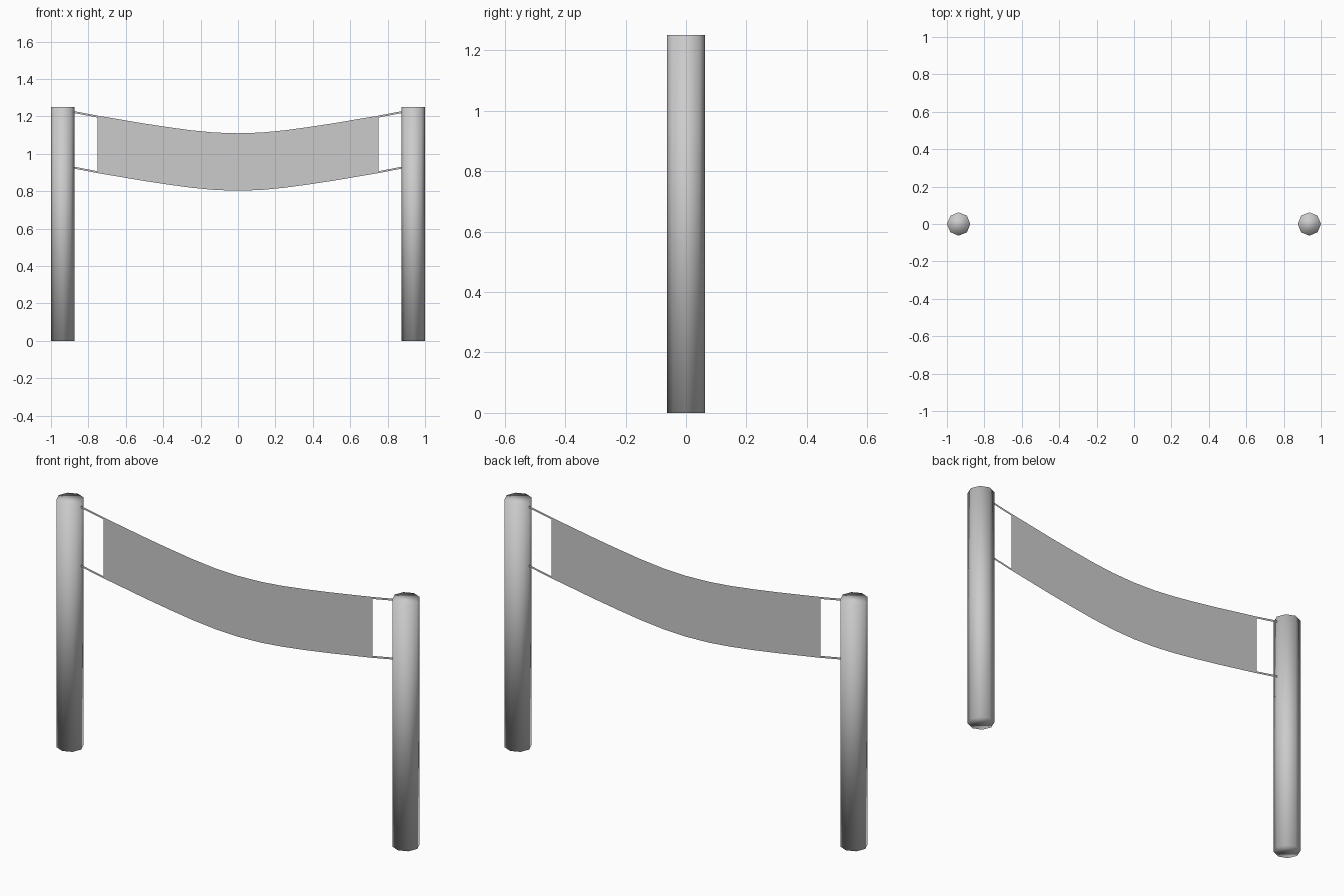
import bpy

if "Cube" in bpy.data.objects:
    bpy.data.objects.remove(bpy.data.objects["Cube"])

# Sagging centre line of the upper rope (half span, mirrored below): x, z
HALF = [(0.0, 1.105), (0.125, 1.109), (0.25, 1.121), (0.375, 1.138),
        (0.5, 1.157), (0.625, 1.178), (0.75, 1.199), (0.88, 1.224)]
DROP = 0.297     # spacing between upper and lower rope
ROPE = 0.005     # half height of a rope


def span(points):
    return [(-x, z) for x, z in reversed(points[1:])] + points


def ribbon(name, points, above, below):
    """Flat upright strip in the y = 0 plane following the sag."""
    n = len(points)
    verts = [(x, 0, z - below) for x, z in points] + [(x, 0, z + above) for x, z in points]
    faces = [(i, i + 1, n + i + 1, n + i) for i in range(n - 1)]
    mesh = bpy.data.meshes.new(name)
    mesh.from_pydata(verts, [], faces)
    mesh.update()
    obj = bpy.data.objects.new(name, mesh)
    bpy.context.collection.objects.link(obj)
    return obj


# Eight-sided posts, softly shaded
for side, label in ((-1, "left"), (1, "right")):
    bpy.ops.mesh.primitive_cylinder_add(vertices=8, radius=0.0625, depth=1.25,
                                        location=(side * 0.9375, 0, 0.625))
    post = bpy.context.object
    post.name = label + "_post"
    bpy.ops.object.shade_smooth()

# Ropes between the posts
ribbon("upper_rope", span(HALF), ROPE, ROPE)
ribbon("lower_rope", [(x, z - DROP) for x, z in span(HALF)], ROPE, ROPE)

# Cloth banner hung between the ropes, stopping short of the posts
ribbon("banner", span(HALF[:-1]), -ROPE, DROP - ROPE)
